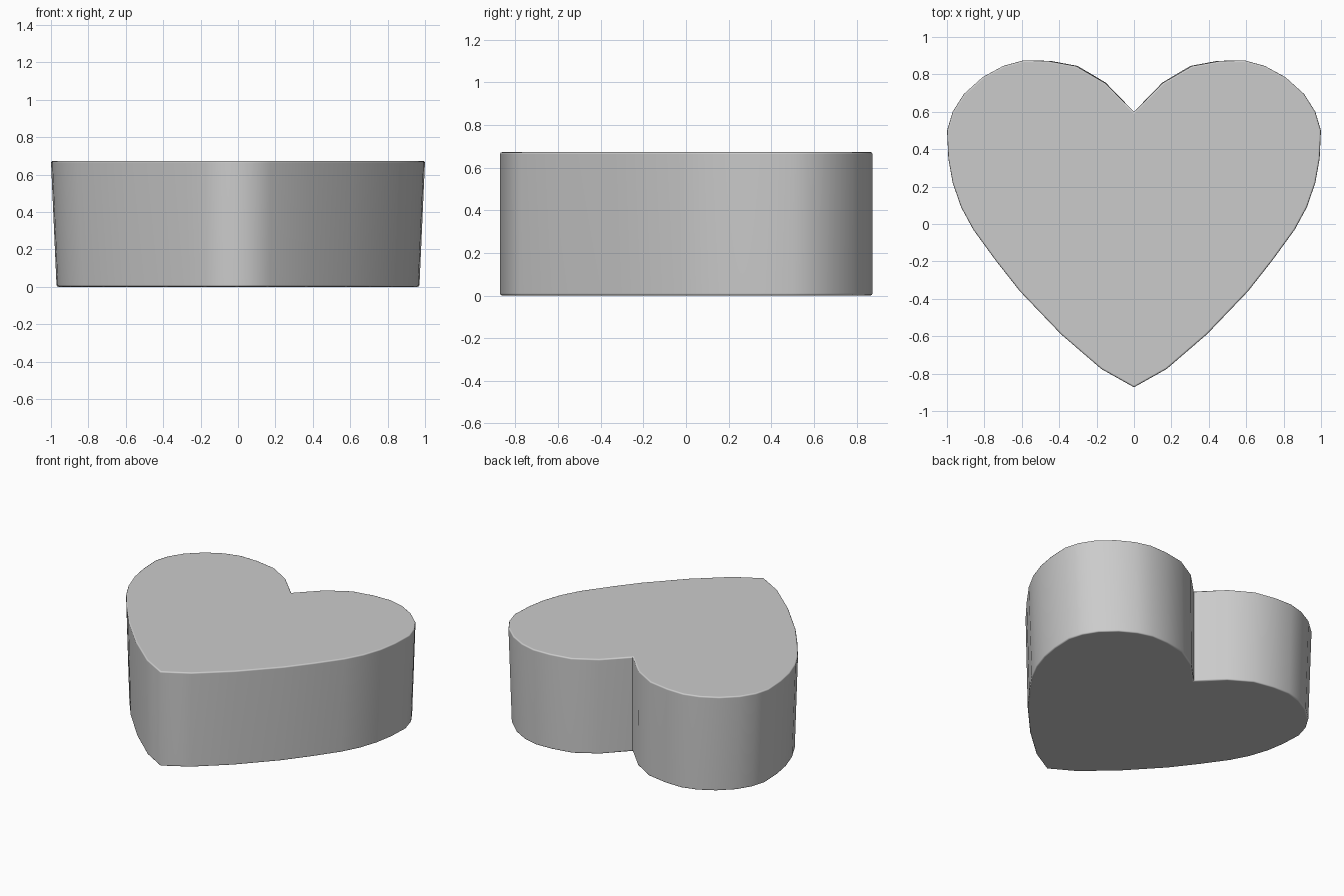
import bpy, bmesh, math

if "Cube" in bpy.data.objects:
    bpy.data.objects.remove(bpy.data.objects["Cube"])

# Right half of the heart outline, from notch to bottom tip
half = [(0, .60), (.155, .755), (.31, .845), (.46, .872), (.59, .875), (.70, .845),
        (.81, .785), (.91, .695), (.97, .60), (1.0, .50), (.993, .35), (.97, .22),
        (.925, .09), (.86, -.03), (.74, -.195), (.61, -.36), (.39, -.59),
        (.175, -.775), (0, -.873)]
outline = half + [(-x, y) for x, y in half[-2:0:-1]]

# Heart block, slightly narrower at the base
bm = bmesh.new()
rings = [[bm.verts.new((x * s, y, z)) for x, y in outline]
         for z, s in ((0.002, .97), (.675, 1.0))]
bottom, top = rings
n = len(outline)
for i in range(n):
    j = (i + 1) % n
    bm.faces.new((bottom[i], bottom[j], top[j], top[i]))
caps = [bm.faces.new(bottom), bm.faces.new(top)]
bmesh.ops.recalc_face_normals(bm, faces=bm.faces[:])

# Soft rims on both caps
rim = [e for f in caps for e in f.edges]
bmesh.ops.bevel(bm, geom=rim, offset=.010, segments=2, profile=.5, affect='EDGES')
low = min(v.co.z for v in bm.verts)
for v in bm.verts:
    v.co.z -= low

mesh = bpy.data.meshes.new("heart_block")
bm.to_mesh(mesh)
bm.free()
heart = bpy.data.objects.new("heart_block", mesh)
bpy.context.collection.objects.link(heart)
bpy.context.view_layer.objects.active = heart
heart.select_set(True)
bpy.ops.object.shade_smooth_by_angle(angle=math.radians(65))

# Keep the large caps flat in shading
mod = heart.modifiers.new("flat_caps", 'WEIGHTED_NORMAL')
mod.keep_sharp = True
